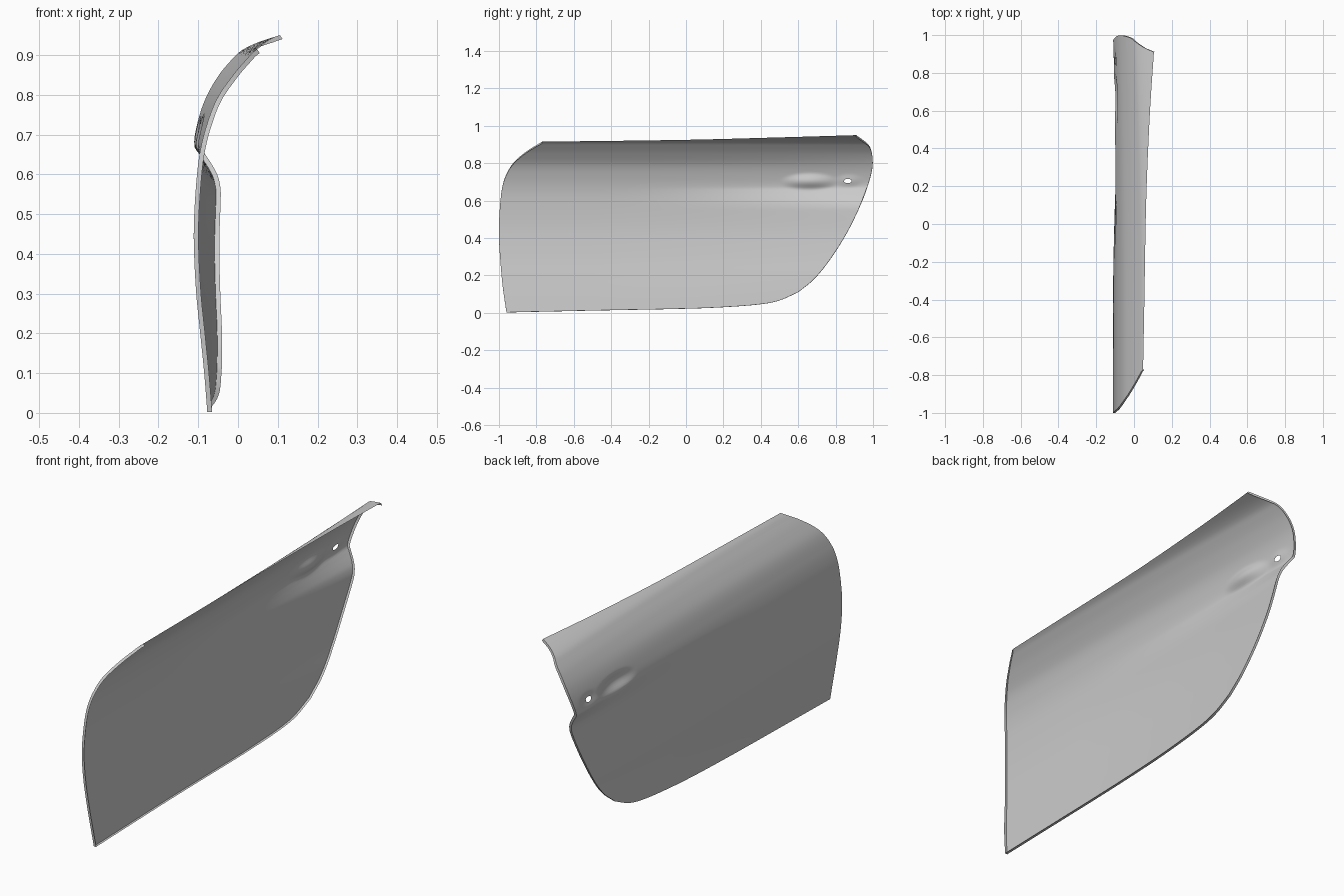
import bpy, bmesh, math
from mathutils import Vector

if "Cube" in bpy.data.objects:
    bpy.data.objects.remove(bpy.data.objects["Cube"])

NU, NV = 140, 110


def spline(knots):
    """Smooth function through (t, value) knots."""
    n = len(knots)

    def slope(i):
        a, b = knots[max(i - 1, 0)], knots[min(i + 1, n - 1)]
        return (b[1] - a[1]) / (b[0] - a[0])

    def f(t):
        i = 0
        while i < n - 2 and t > knots[i + 1][0]:
            i += 1
        (t0, a), (t1, b) = knots[i], knots[i + 1]
        h = t1 - t0
        s = min(max((t - t0) / h, 0), 1)
        return ((2*s**3 - 3*s*s + 1) * a + (s**3 - 2*s*s + s) * h * slope(i)
                + (3*s*s - 2*s**3) * b + (s**3 - s*s) * h * slope(i + 1))
    return f


# Outline in the side view: front and rear give y from z, bottom and top give z from y
front = spline([(.002, -.96), (.14, -.98), (.27, -.992), (.4, -1), (.5, -.999), (.65, -.986),
                (.73, -.965), (.805, -.92), (.865, -.85), (.915, -.77)])
rear = spline([(.11, .6), (.175, .68), (.27, .76), (.4, .845), (.51, .903), (.63, .955),
               (.73, .986), (.8, .998), (.87, .99), (.905, .97), (.95, .91)])
bottom = spline([(-.96, .002), (-.5, .012), (0, .022), (.2, .03), (.4, .046), (.5, .066), (.6, .11)])
top = spline([(-.77, .915), (0, .925), (.5, .938), (.91, .95)])

# Cross-section at the front, and how it shifts towards the rear
section = spline([(0, -.077), (.1, -.085), (.2, -.095), (.3, -.105), (.42, -.111), (.5, -.11),
                  (.6, -.103), (.66, -.095), (.72, -.08), (.79, -.053), (.85, -.012),
                  (.89, .022), (.915, .048), (.95, .115)])
shift = spline([(0, .05), (.2, .062), (.4, .06), (.55, .054), (.59, .043), (.62, .024), (.65, 0),
                (.67, -.016), (.72, -.023), (.79, -.027), (.86, -.034), (.93, -.03), (.95, -.01)])


def dent(y, z, cy, cz, ry, rz, depth):
    r = ((y - cy) / ry) ** 2 + ((z - cz) / rz) ** 2
    return depth * (1 - r) ** 2 if r < 1 else 0


def surface(y, z):
    q = (max(y + .5, 0) / 1.45) ** 2
    x = section(z) + shift(z) * q
    x += dent(y, z, .66, .70, .16, .05, .022)     # handle scoop
    x += dent(y, z, .87, .705, .08, .04, .006)    # lock seat
    return Vector((x, y, z))


def inward(y, z):
    e = .004
    a = (surface(y + e, z).x - surface(y - e, z).x) / (2 * e)
    b = (surface(y, z + e).x - surface(y, z - e).x) / (2 * e)
    return Vector((1, -a, -b)).normalized()


def patch(u, v):
    """Fill between the four outline curves."""
    zl, zr = .002 + .913 * v, .11 + .84 * v
    yb, yt = -.96 + 1.56 * u, -.77 + 1.68 * u
    L, R = Vector((front(zl), zl)), Vector((rear(zr), zr))
    B, T = Vector((yb, bottom(yb))), Vector((yt, top(yt)))
    c = ((1 - u) * (1 - v) * Vector((-.96, .002)) + u * (1 - v) * Vector((.6, .11))
         + (1 - u) * v * Vector((-.77, .915)) + u * v * Vector((.91, .95)))
    return (1 - u) * L + u * R + (1 - v) * B + v * T - c


# Door skin
bm = bmesh.new()
grid = [[bm.verts.new(surface(*patch(i / NU, j / NV))) for j in range(NV + 1)]
        for i in range(NU + 1)]
for i in range(NU):
    for j in range(NV):
        bm.faces.new((grid[i][j], grid[i][j + 1], grid[i + 1][j + 1], grid[i + 1][j]))

# Folded rim along the front, bottom and rear edges
path = ([grid[0][j] for j in range(NV, 0, -1)] + [grid[i][0] for i in range(NU)]
        + [grid[NU][j] for j in range(NV + 1)])
rim = [bm.verts.new(v.co + inward(v.co.y, v.co.z) * .012) for v in path]
for k in range(len(path) - 1):
    bm.faces.new((path[k], path[k + 1], rim[k + 1], rim[k]))

# Lock hole: open it and round its border
HY, HZ, RY, RZ = .865, .705, .021, .012
gone = []
for f in bm.faces:
    c = f.calc_center_median()
    if ((c.y - HY) / RY) ** 2 + ((c.z - HZ) / RZ) ** 2 < 1:
        gone.append(f)
border = {v for f in gone for v in f.verts}
bmesh.ops.delete(bm, geom=gone, context='FACES')
for v in border:
    if v.is_valid:
        a = math.atan2((v.co.z - HZ) / RZ, (v.co.y - HY) / RY)
        v.co = surface(HY + RY * math.cos(a), HZ + RZ * math.sin(a))

mesh = bpy.data.meshes.new("door_panel")
bm.to_mesh(mesh)
bm.free()
door = bpy.data.objects.new("door_panel", mesh)
bpy.context.collection.objects.link(door)
bpy.context.view_layer.objects.active = door
door.select_set(True)
bpy.ops.object.shade_smooth_by_angle(angle=math.radians(35))
